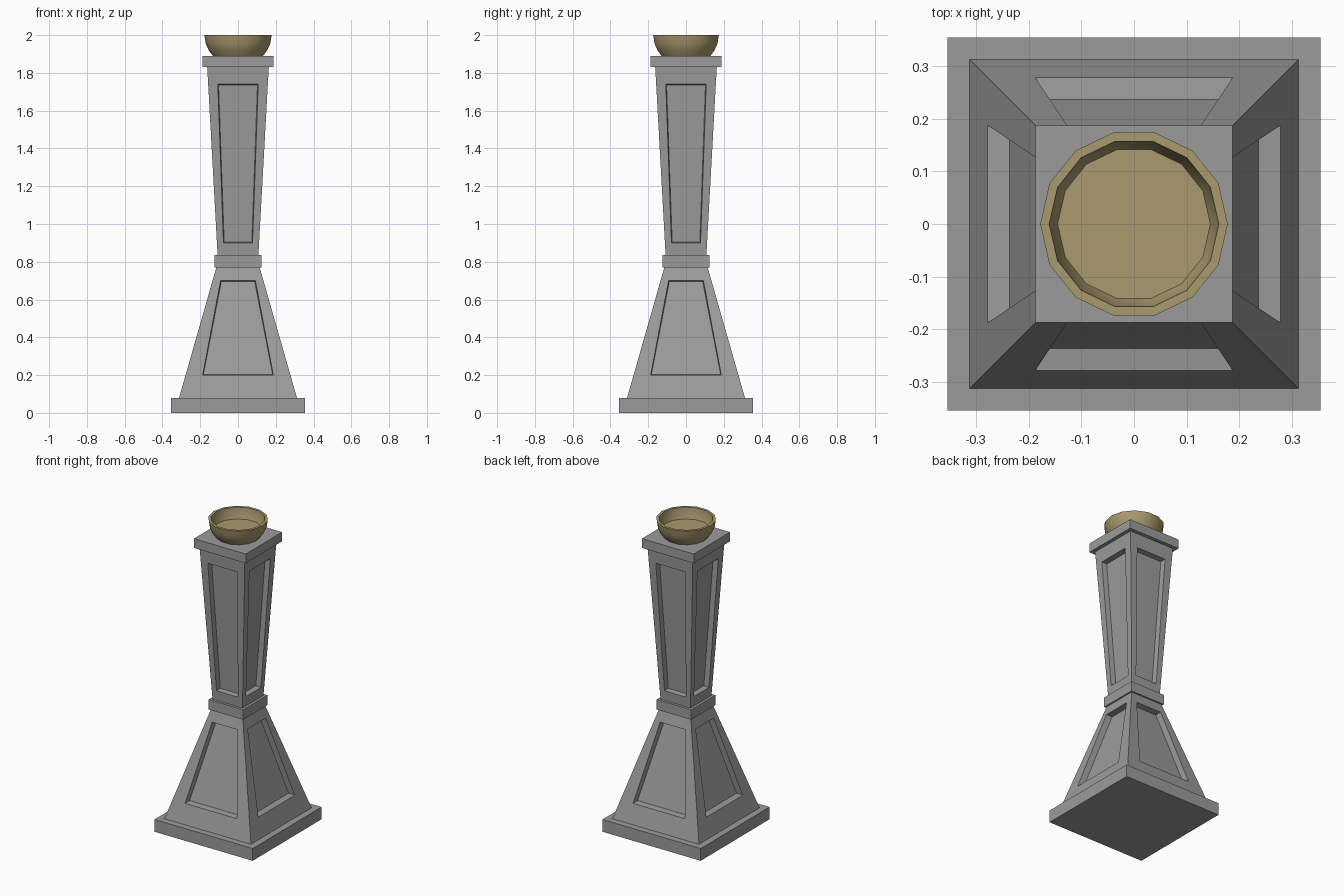
import bpy, bmesh, math
from mathutils import Matrix, Vector

if "Cube" in bpy.data.objects:
    bpy.data.objects.remove(bpy.data.objects["Cube"], do_unlink=True)


def material(name, color):
    mat = bpy.data.materials.new(name)
    mat.use_nodes = True
    mat.diffuse_color = color
    mat.node_tree.nodes["Principled BSDF"].inputs["Base Color"].default_value = color
    return mat


stone = material("grey stone", (0.33, 0.33, 0.33, 1))
brass = material("dull brass", (0.40, 0.32, 0.155, 1))


def finish(name, bm, mat):
    bmesh.ops.remove_doubles(bm, verts=bm.verts, dist=0.0001)
    bmesh.ops.recalc_face_normals(bm, faces=bm.faces)
    mesh = bpy.data.meshes.new(name)
    bm.to_mesh(mesh)
    bm.free()
    mesh.materials.append(mat)
    obj = bpy.data.objects.new(name, mesh)
    bpy.context.collection.objects.link(obj)
    return obj


def slab(name, half, z0, z1):
    bm = bmesh.new()
    size = Matrix.Diagonal((2 * half, 2 * half, z1 - z0, 1))
    bmesh.ops.create_cube(bm, size=1, matrix=Matrix.Translation((0, 0, (z0 + z1) / 2)) @ size)
    return finish(name, bm, stone)


def panelled_shaft(name, z0, h0, z1, h1, p0, w0, p1, w1, depth, lip=0.004):
    """Tapered square shaft with a recessed trapezoid panel on all four sides."""
    bm = bmesh.new()

    def quad(za, wa, zb, wb, sink):
        def point(x, z):
            y = h0 + (h1 - h0) * (z - z0) / (z1 - z0)
            return Vector((x, sink - y, z))
        return [point(-wa, za), point(wa, za), point(wb, zb), point(-wb, zb)]

    rings = [quad(z0, h0, z1, h1, 0),
             quad(p0, w0, p1, w1, 0),
             quad(p0 + lip, w0 - lip, p1 - lip, w1 - lip, depth)]
    for side in range(4):
        turn = Matrix.Rotation(side * math.pi / 2, 3, 'Z')
        loops = [[bm.verts.new(turn @ p) for p in ring] for ring in rings]
        for a, b in zip(loops, loops[1:]):
            for i in range(4):
                j = (i + 1) % 4
                bm.faces.new((a[i], a[j], b[j], b[i]))
        bm.faces.new(loops[-1])
    # Close both ends
    bmesh.ops.remove_doubles(bm, verts=bm.verts, dist=0.0001)
    bmesh.ops.holes_fill(bm, edges=[e for e in bm.edges if e.is_boundary], sides=4)
    return finish(name, bm, stone)


# Stone pedestal
slab("base_plinth", 0.354, 0, 0.08)
panelled_shaft("lower_shaft", 0.08, 0.312, 0.77, 0.115, 0.20, 0.187, 0.70, 0.092, 0.04)
slab("middle_collar", 0.125, 0.77, 0.835)
panelled_shaft("upper_shaft", 0.835, 0.108, 1.83, 0.163, 0.90, 0.077, 1.74, 0.107, 0.034)
slab("top_cap", 0.187, 1.83, 1.89)

# Brass bowl: fourteen-sided lathe, outside wall, rim, inside wall, floor
profile = [(0, 1.89), (0.133, 1.89), (0.155, 1.92), (0.171, 1.955), (0.178, 2.0),
           (0.161, 2.0), (0.156, 1.96), (0.145, 1.93), (0, 1.93)]
bm = bmesh.new()
verts = [bm.verts.new((r, 0, z)) for r, z in profile]
edges = [bm.edges.new(pair) for pair in zip(verts, verts[1:])]
bmesh.ops.spin(bm, geom=verts + edges, cent=(0, 0, 0), axis=(0, 0, 1),
               angle=2 * math.pi, steps=14)
bowl = finish("bowl", bm, brass)
bpy.ops.object.select_all(action='DESELECT')
bowl.select_set(True)
bpy.context.view_layer.objects.active = bowl
bpy.ops.object.shade_smooth_by_angle(angle=math.radians(35))
